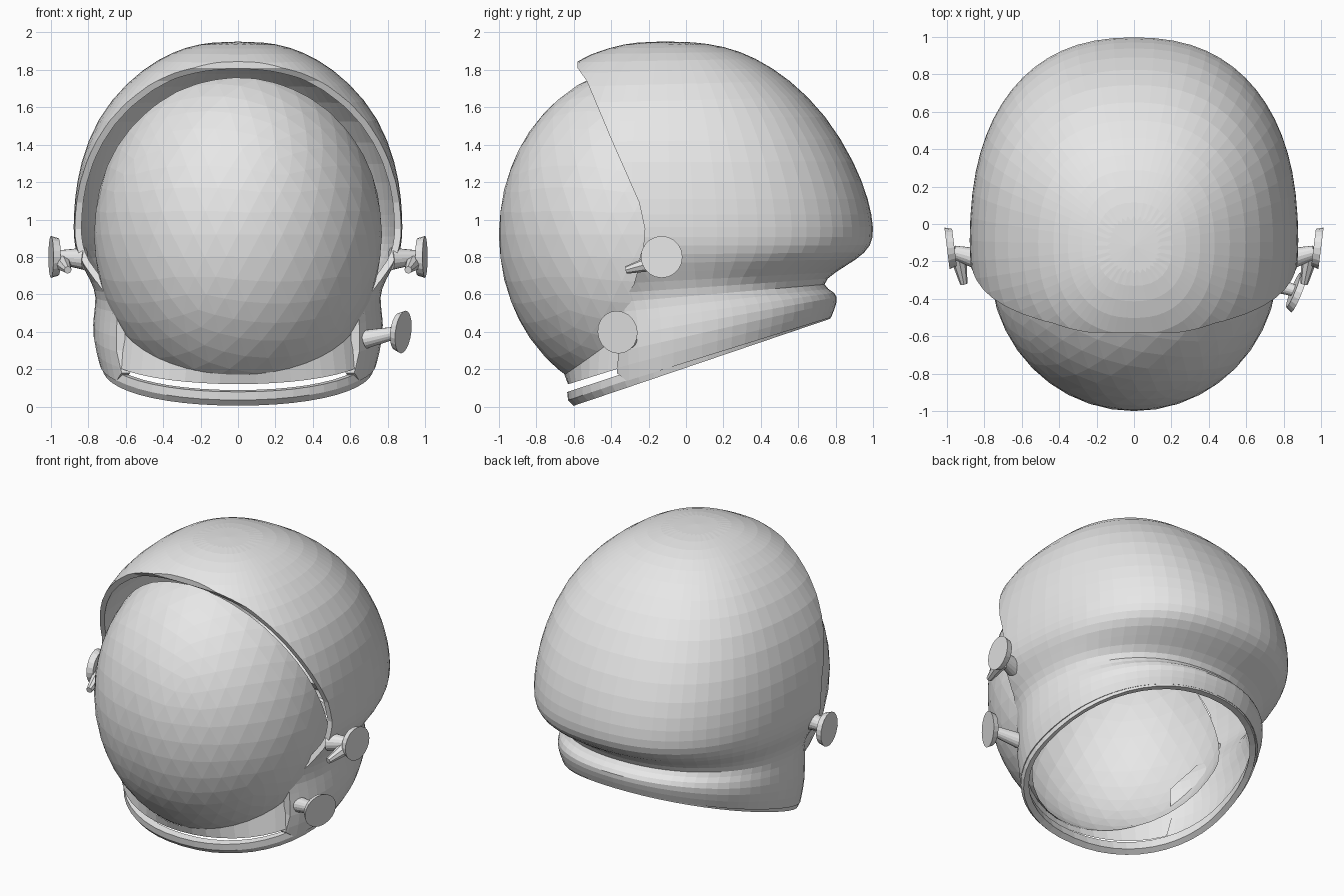
import bpy, bmesh, math
from mathutils import Vector

cube = bpy.data.objects.get("Cube")
if cube:
    bpy.data.objects.remove(cube)

grey = bpy.data.materials.new("light_grey")
grey.use_nodes = True
grey.diffuse_color = (0.8, 0.8, 0.8, 1)
grey.node_tree.nodes["Principled BSDF"].inputs["Base Color"].default_value = (0.8, 0.8, 0.8, 1)


def add_object(name, bm):
    bmesh.ops.recalc_face_normals(bm, faces=bm.faces)
    mesh = bpy.data.meshes.new(name)
    bm.to_mesh(mesh)
    bm.free()
    mesh.materials.append(grey)
    obj = bpy.data.objects.new(name, mesh)
    bpy.context.collection.objects.link(obj)
    return obj


def squared(value, power):
    """Push a sine or cosine outward, for a slightly squared ellipse."""
    return math.copysign(abs(value) ** power, value)


def ring(bm, row, segments, power):
    """Egg-shaped ring: centre y, front radius, back radius, half width, front z, back z."""
    cy, rf, rb, hw, zf, zb = row
    verts = []
    for i in range(segments):
        a = 2 * math.pi * i / segments
        s = squared(math.sin(a), power)
        y = cy + s * (rb if s > 0 else rf)
        x = hw * squared(math.cos(a), power)
        verts.append(bm.verts.new((x, y, zf + (zb - zf) * (y + 0.6) / 1.4)))
    return verts


def bridge(bm, a, b, closed=True):
    for i in range(len(a) if closed else len(a) - 1):
        j = (i + 1) % len(a)
        bm.faces.new((a[i], a[j], b[j], b[i]))


def apply_modifiers(obj):
    bpy.context.view_layer.objects.active = obj
    for name in [m.name for m in obj.modifiers]:
        bpy.ops.object.modifier_apply(modifier=name)


def rod(bm, start, end, r1, r2, sides=16):
    start, end = Vector(start), Vector(end)
    d = end - start
    matrix = d.to_track_quat("Z", "Y").to_matrix().to_4x4()
    matrix.translation = (start + end) / 2
    bmesh.ops.create_cone(bm, cap_ends=True, segments=sides, radius1=r1, radius2=r2,
                          depth=d.length, matrix=matrix)


# Helmet shell: dome, then pinched groove and collar
dome_rows = [
    (-0.12, 0.13, 0.14, 0.13, 1.95, 1.955),
    (-0.11, 0.30, 0.32, 0.28, 1.92, 1.93),
    (-0.10, 0.50, 0.47, 0.43, 1.85, 1.875),
    (-0.10, 0.64, 0.655, 0.60, 1.72, 1.76),
    (-0.10, 0.74, 0.855, 0.76, 1.53, 1.56),
    (-0.10, 0.79, 1.01, 0.85, 1.30, 1.30),
    (-0.10, 0.80, 1.085, 0.88, 1.10, 1.10),
    (-0.10, 0.80, 1.11, 0.885, 0.95, 0.95),
    (-0.10, 0.79, 1.10, 0.88, 0.86, 0.86),
    (-0.08, 0.75, 1.00, 0.85, 0.76, 0.785),
]
collar_rows = [
    (-0.04, 0.68, 0.84, 0.79, 0.64, 0.72),
    (-0.02, 0.64, 0.735, 0.76, 0.54, 0.655),
    (0.00, 0.64, 0.81, 0.775, 0.42, 0.61),
    (0.00, 0.63, 0.815, 0.785, 0.24, 0.56),
    (0.00, 0.62, 0.78, 0.745, 0.05, 0.485),
]
bm = bmesh.new()
rings = [ring(bm, row, 32, 0.85) for row in dome_rows]
rings += [ring(bm, row, 32, 0.94) for row in collar_rows]
bm.faces.new(rings[0])
for a, b in zip(rings, rings[1:]):
    bridge(bm, a, b)
shell = add_object("helmet_shell", bm)
shell.modifiers.new("round", "SUBSURF").levels = 1
thick = shell.modifiers.new("thickness", "SOLIDIFY")
thick.thickness = 0.035
thick.offset = -1

# Face opening, cut from the side
opening = [(-1.5, 2.2), (-0.585, 2.2), (-0.58, 1.81), (-0.53, 1.74), (-0.4, 1.43),
           (-0.25, 1.09), (-0.22, 0.95), (-0.23, 0.82), (-0.28, 0.65), (-0.37, 0.52),
           (-0.36, 0.3), (-0.37, 0.18), (-0.32, 0.14), (-0.32, -0.3), (-1.5, -0.3)]
bm = bmesh.new()
sides = [[bm.verts.new((x, y, z)) for y, z in opening] for x in (-1.5, 1.5)]
bridge(bm, *sides)
for side in sides:
    bm.faces.new(side)
cutter = add_object("opening_cutter", bm)
cutter.hide_render = True
cut = shell.modifiers.new("opening", "BOOLEAN")
cut.operation = "DIFFERENCE"
cut.solver = "EXACT"
cut.object = cutter
apply_modifiers(shell)
bpy.data.objects.remove(cutter)

# Visor bubble, open toward the head and the neck
bm = bmesh.new()
bmesh.ops.create_icosphere(bm, subdivisions=4, radius=1)
for v in bm.verts:
    v.co = (v.co.x * 0.77, v.co.y * 0.785 - 0.215, v.co.z * 0.9 + 0.92)
for point, normal in (((0, 0.1, 0), (0, 1, 0)),
                      ((0, -0.64, 0.16), (0, 0.4, -0.92)),
                      ((0, -0.5, 1.77), (0, 0.92, 0.4))):
    bmesh.ops.bisect_plane(bm, geom=bm.verts[:] + bm.edges[:] + bm.faces[:],
                           plane_co=point, plane_no=normal, clear_outer=True)
add_object("visor", bm)

# Seal skirt from the lower visor down toward the neck ring
bm = bmesh.new()
visor_edge, lower_edge = [], []
for i in range(21):
    a = math.radians(-80 + 8 * i)
    rise = 1 - math.cos(a)
    x, z = 0.68 * math.sin(a), 0.17 + 0.4 * rise
    inside = max(0, 1 - (x / 0.77) ** 2 - ((z - 0.92) / 0.9) ** 2)
    visor_edge.append(bm.verts.new((x, -0.215 - 0.785 * math.sqrt(inside), z)))
    lower_edge.append(bm.verts.new((0.70 * math.sin(a), -0.15 - 0.48 * math.cos(a),
                                    0.12 + 0.15 * rise)))
bridge(bm, visor_edge, lower_edge, closed=False)
add_object("visor_seal", bm)

# Neck ring, whose front bar crosses below the visor
bm = bmesh.new()
rings = [ring(bm, row, 48, 0.94) for row in (
    (0, 0.60, 0.77, 0.725, 0.005, 0.48),
    (0, 0.63, 0.78, 0.735, 0.045, 0.52),
    (0, 0.635, 0.77, 0.73, 0.09, 0.55),
    (0, 0.59, 0.74, 0.70, 0.085, 0.55),
    (0, 0.57, 0.73, 0.69, 0.02, 0.49))]
for a, b in zip(rings, rings[1:] + rings[:1]):
    bridge(bm, a, b)
add_object("neck_ring", bm)

# Visor pivots with a lever on each side
for s, name in ((1, "left_pivot"), (-1, "right_pivot")):
    bm = bmesh.new()
    rod(bm, (s * 0.96, -0.125, 0.80), (s, -0.13, 0.80), 0.10, 0.112, 20)
    rod(bm, (s * 0.82, -0.19, 0.79), (s * 0.965, -0.15, 0.80), 0.06, 0.035)
    rod(bm, (s * 0.94, -0.17, 0.77), (s * 0.91, -0.32, 0.73), 0.045, 0.02, 8)
    add_object(name, bm)

# Tilted knob on the left of the collar
bm = bmesh.new()
centre, axis = Vector((0.87, -0.36, 0.4)), Vector((0.92, -0.37, -0.12)).normalized()
rod(bm, centre - axis * 0.02, centre + axis * 0.015, 0.10, 0.115, 20)
rod(bm, (0.68, -0.3, 0.36), centre, 0.05, 0.03)
add_object("collar_knob", bm)
